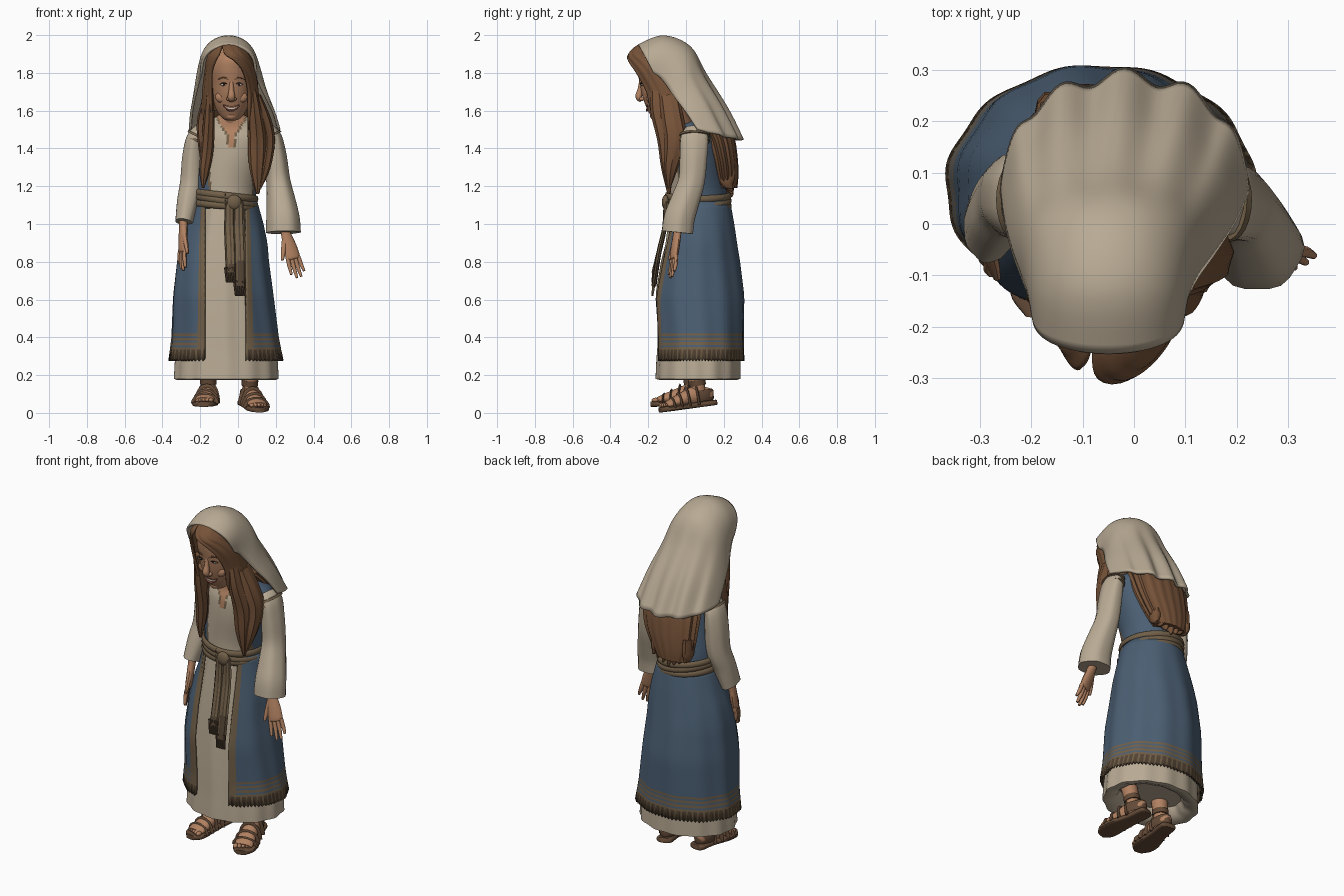
import bpy, bmesh, math
from mathutils import Vector, Matrix

COLORS = {"skin": (.44, .22, .12), "cream": (.48, .40, .295), "blue": (.07, .113, .17),
          "hair_brown": (.18, .085, .04), "trim_brown": (.165, .115, .065), "fringe_brown": (.085, .056, .033),
          "leather": (.125, .068, .038), "white": (.65, .58, .5), "lips": (.3, .1, .07), "dark": (.025, .015, .01)}
MATS = {}
for k, c in COLORS.items():
    MATS[k] = bpy.data.materials.new(k)
    MATS[k].diffuse_color = (*c, 1)


def finish(name, bm, mats, solid=0, mtx=None):
    if mtx:
        bm.transform(mtx)
    bmesh.ops.recalc_face_normals(bm, faces=bm.faces)
    me = bpy.data.meshes.new(name)
    bm.to_mesh(me)
    bm.free()
    for m in mats:
        me.materials.append(MATS[m])
    ob = bpy.data.objects.new(name, me)
    bpy.context.collection.objects.link(ob)
    bpy.ops.object.select_all(action='DESELECT')
    ob.select_set(True)
    bpy.context.view_layer.objects.active = ob
    bpy.ops.object.shade_smooth_by_angle(angle=math.radians(45))
    if solid:
        mod = ob.modifiers.new("thickness", 'SOLIDIFY')
        mod.thickness, mod.offset = solid, 0
    return ob


def grid(name, rows, mat, rule=None, close=True, solid=0, mtx=None):
    """Skin rows of points; rule(i, j, centre) may name another colour."""
    bm = bmesh.new()
    mats = [mat]
    vs = [[bm.verts.new(p) for p in r] for r in rows]
    n = len(rows[0])
    for i in range(len(rows) - 1):
        for j in range(n if close else n - 1):
            k = (j + 1) % n
            f = bm.faces.new((vs[i][j], vs[i][k], vs[i + 1][k], vs[i + 1][j]))
            m = rule(i, j, f.calc_center_median()) if rule else mat
            if m not in mats:
                mats.append(m)
            f.material_index = mats.index(m)
    if close:
        bm.faces.new(vs[0])
        bm.faces.new(vs[-1])
    return finish(name, bm, mats, solid, mtx)


def smooth(keys, sub):
    """Catmull-Rom interpolation of key tuples."""
    out = []
    for i in range(len(keys) - 1):
        a, b, c, d = keys[max(i - 1, 0)], keys[i], keys[i + 1], keys[min(i + 2, len(keys) - 1)]
        for s in range(sub):
            t = s / sub
            out.append(tuple(.5 * (2 * q + (r - p) * t + (2 * p - 5 * q + 4 * r - w) * t * t
                                   + (3 * q - p - 3 * r + w) * t ** 3) for p, q, r, w in zip(a, b, c, d)))
    return out + [keys[-1]]


def loft(name, keys, mat, n=40, sub=4, pleat=(0, 0), rule=None):
    """Horizontal ellipses from keys (z, cx, cy, rx, ry)."""
    rows = []
    for z, cx, cy, rx, ry in smooth(keys, sub):
        row = []
        for j in range(n):
            a = 2 * math.pi * j / n
            g = 1 + pleat[1] * math.cos(pleat[0] * a)
            row.append((cx + g * rx * math.sin(a), cy - g * ry * math.cos(a), z))
        rows.append(row)
    return grid(name, rows, mat, rule)


def tube(name, keys, mat, ref=(0, 1, 0), n=14, sub=4, p=1, ripple=(0, 0), mtx=None, rule=None):
    """Tube along keys (x, y, z, side radius, other radius)."""
    ks = smooth(keys, sub)
    rows = []
    for i, k in enumerate(ks):
        t = (Vector(ks[min(i + 1, len(ks) - 1)][:3]) - Vector(ks[max(i - 1, 0)][:3])).normalized()
        s = t.cross(Vector(ref)).normalized()
        u = s.cross(t)
        row = []
        for j in range(n):
            a = 2 * math.pi * j / n
            g = 1 + ripple[1] * math.cos(ripple[0] * a)
            c, d = math.cos(a), math.sin(a)
            row.append(Vector(k[:3]) + s * g * k[3] * math.copysign(abs(c) ** p, c)
                       + u * g * k[4] * math.copysign(abs(d) ** p, d))
        rows.append(row)
    return grid(name, rows, mat, rule, mtx=mtx)


def ball(name, loc, size, mat, mtx=Matrix()):
    bm = bmesh.new()
    bmesh.ops.create_uvsphere(bm, u_segments=14, v_segments=9, radius=1)
    return finish(name, bm, [mat], 0, mtx @ Matrix.Translation(loc) @ Matrix.Diagonal((*size, 1)))


# Under-robe with a hollow hem
loft("under_robe", [(1.1, -.063, .065, .148, .145), (.9, -.07, .07, .19, .175), (.6, -.07, .07, .24, .218),
                    (.35, -.065, .07, .26, .218), (.27, -.062, .068, .27, .222), (.18, -.062, .066, .275, .224),
                    (.175, -.062, .066, .26, .205), (.2, -.062, .066, .2, .15), (.24, -.062, .066, .18, .13)],
     "cream", n=96, sub=1, pleat=(13, .016))

# Open over-skirt: trim along the opening, striped and fringed hem
SK = [(1.12, -.065, .067, .16, .16), (1.0, -.068, .072, .195, .176), (.9, -.075, .07, .222, .192),
      (.8, -.082, .066, .236, .212), (.62, -.08, .063, .258, .238), (.4, -.07, .07, .276, .229), (.27, -.065, .073, .296, .23)]


def skirt_at(z):
    for a, b in zip(SK, SK[1:]):
        if a[0] >= z >= b[0]:
            t = (a[0] - z) / (a[0] - b[0])
            return [p + (q - p) * t for p, q in zip(a, b)]


ZS = [1.12 - .04 * i for i in range(18)] + [.42, .408, .397, .383, .373, .357, .347, .335, .275]
rows, N = [], 150
for i, z in enumerate(ZS):
    _, cx, cy, rx, ry = skirt_at(z)
    a0 = math.asin((.04 - cx) / rx)
    a1 = 2 * math.pi + math.asin((-.175 - cx) / rx)
    row = []
    for j in range(N):
        a = a0 + (a1 - a0) * j / (N - 1)
        g = 1 + .013 * math.cos(11 * a + 2 * z) * min(1, i / 8)
        row.append((cx + g * rx * math.sin(a), cy - g * ry * math.cos(a),
                    z + (.012 * (j % 2) if i == len(ZS) - 1 else 0)))
    rows.append(row)


def skirt_rule(i, j, c):
    if i == len(ZS) - 2:
        return "fringe_brown" if j % 3 else "trim_brown"
    if j < 4 or j > N - 6:
        return "trim_brown"
    return "trim_brown" if i in (18, 20, 22, 24) else "blue"


grid("over_skirt", rows, "blue", skirt_rule, close=False, solid=.014)


# Vest with cream front and neck opening
def vest_rule(i, j, c):
    d = abs(c.x + .035)
    if c.y > .03:
        return "blue"
    if c.z > 1.41 and d < .012 + max(0, c.z - 1.46) * .6:
        return "skin"
    if c.z > 1.40 and d < .022 + max(0, c.z - 1.46) * .6:
        return "trim_brown"
    return "cream" if d < .11 else "trim_brown" if d < .122 else "blue"


loft("vest", [(1.08, -.065, .065, .158, .156), (1.2, -.065, .062, .165, .152), (1.35, -.035, .053, .18, .152),
              (1.45, -.02, .045, .196, .14), (1.51, -.02, .04, .185, .115), (1.56, -.03, .01, .1, .085),
              (1.58, -.035, -.01, .06, .06)], "blue", n=90, sub=6, rule=vest_rule)

# Belt of twisted wraps and the hanging sash
for k, (z, tilt) in enumerate([(1.15, -.018), (1.122, -.026), (1.097, -.014)]):
    pts = []
    for j in range(49):
        a = 2 * math.pi * j / 48
        pts.append((-.068 + .164 * math.sin(a), .065 - .165 * math.cos(a), z + tilt * math.sin(a), .012, .019))
    tube("belt_wrap", pts, "trim_brown", ref=(0, 0, 1), n=8, sub=1)
ball("belt_knot", (-.02, -.108, 1.115), (.04, .02, .04), "trim_brown")
for x, end, w in ((-.045, .74, .026), (.004, .67, .028)):
    tube("sash", [(x, -.105, 1.12, w * .8, .013), (x, -.114, .98, w, .011), (x + .005, -.143, .85, w, .012),
                  (x + .006, -.17, end, w * .95, .012)], "trim_brown", n=24, ripple=(8, .1),
         rule=lambda i, j, c: "fringe_brown" if j % 6 == 0 or c.z < .78 and j % 3 else "trim_brown")
    for k in range(6):
        fx = x + (k - 2.5) * w * .34
        tube("sash_fringe", [(fx, -.168, end + .03, .007, .011), (fx + .008, -.178, end - .05, .005, .006)],
             "fringe_brown", n=6, sub=2)

# Sleeves
tube("left_sleeve", [(-.195, .05, 1.5, .035, .055), (-.228, .052, 1.455, .045, .078), (-.24, .055, 1.36, .056, .08),
                     (-.248, .05, 1.22, .06, .075), (-.266, .02, 1.12, .058, .07), (-.286, -.01, 1.01, .047, .068)],
     "cream", n=24, ripple=(7, .025))
tube("right_sleeve", [(.16, .05, 1.5, .035, .055), (.188, .045, 1.455, .044, .075), (.2, .04, 1.36, .056, .075),
                      (.213, .03, 1.23, .062, .072), (.228, -.005, 1.12, .075, .078), (.238, -.035, 1.03, .086, .084),
                      (.24, -.045, .955, .09, .085)], "cream", n=24, ripple=(6, .03))
for x, s in ((-.219, -1), (.18, 1)):
    for dz in (0, -.028):
        tube("shoulder_band", [(x, .047, 1.478 + dz, .045, .079), (x + s * .006, .047, 1.466 + dz, .049, .082)],
             "trim_brown", n=24, sub=1)


# Hands with four fingers and a thumb
def hand(side, wrist, tip, spread):
    w, t, sp = Vector(wrist), Vector(tip), Vector(spread).normalized()
    d = t - w
    ref = sp.cross(d.normalized())
    up = w - d * .3
    tube(side + "_palm", [(*up, .027, .025), (*w, .026, .021), (*(w + d * .3), .038, .02), (*(w + d * .55), .04, .017),
                          (*(w + d * .6), .03, .01)], "skin", ref=ref, n=12)
    for k, ln in enumerate((.93, 1, .97, .85)):
        o = sp * (.03 - .02 * k)
        a, b = w + d * .52 + o, w + d * ln + o * 1.3
        tube(side + "_finger", [(*a, .012, .012), (*(a.lerp(b, .55) - ref * .004), .011, .011), (*b, .007, .007)],
             "skin", ref=ref, n=8, sub=3)
    a, b = w + d * .2 + sp * .02, w + d * .62 + sp * .065
    tube(side + "_thumb", [(*a, .015, .015), (*a.lerp(b, .6), .013, .012), (*b, .007, .007)], "skin", ref=ref, n=8)


hand("left", (-.29, -.015, .99), (-.295, -.065, .755), (.4, -.9, 0))
hand("right", (.25, -.045, .96), (.325, -.08, .715), (-.85, -.3, 0))

# Head, neck and face
tube("neck", [(-.035, 0, 1.5, .06, .055), (-.04, -.04, 1.58, .05, .05), (-.045, -.08, 1.66, .055, .06)], "skin", n=20)
FX = -.035
loft("head", [(1.548, FX, -.145, .02, .02), (1.556, FX, -.135, .042, .042), (1.58, FX, -.125, .066, .066),
              (1.62, FX, -.118, .086, .093), (1.68, FX, -.118, .1, .114), (1.75, FX, -.12, .106, .126),
              (1.82, -.04, -.12, .11, .138), (1.88, -.04, -.125, .095, .13), (1.93, -.045, -.12, .06, .08)], "skin")
tube("nose", [(FX, -.236, 1.755, .011, .012), (FX, -.242, 1.71, .014, .015), (FX, -.25, 1.673, .02, .018),
              (FX, -.235, 1.652, .014, .01)], "skin", n=12)
ball("chin", (FX, -.168, 1.572), (.03, .022, .022), "skin")
for s in (-1, 1):
    ball("cheek", (FX + s * .052, -.193, 1.672), (.034, .02, .03), "skin")
    ball("nostril_wing", (FX + s * .016, -.233, 1.662), (.011, .014, .011), "skin")
    ball("eye_white", (FX + s * .041, -.229, 1.738), (.018, .009, .007), "white")
    ball("iris", (FX + s * .04, -.235, 1.738), (.006, .005, .006), "dark")
    tube("eyelid", [(FX + s * .018, -.238, 1.738, .002, .003), (FX + s * .04, -.239, 1.747, .003, .003),
                    (FX + s * .062, -.224, 1.738, .002, .003)], "dark", ref=(0, 0, 1), n=6)
    tube("eyebrow", [(FX + s * .015, -.246, 1.765, .003, .005), (FX + s * .042, -.243, 1.775, .004, .005),
                     (FX + s * .07, -.224, 1.765, .002, .002)], "hair_brown", ref=(0, 0, 1), n=6)
tube("teeth", [(FX + x, -.205 + 3.5 * x * x, 1.612 + 7 * x * x, .004, .009 - abs(x) * .1)
               for x in (-.04, -.02, 0, .02, .04)], "white", ref=(0, 0, 1), n=8)
for z, bend in ((1.624, 4), (1.6, 14)):
    tube("lip", [(FX + x, -.207 + 3.5 * x * x, z + bend * x * x, .006, .005 - abs(x) * .05)
                 for x in (-.042, -.02, 0, .02, .042)], "lips", ref=(0, 0, 1), n=8)
ball("pendant", (-.035, -.085, 1.455), (.008, .008, .012), "leather")

# Hair cap with an open face gap: z, cx, cy, rx, ry, gap left, gap right
rows = []
for z, cx, cy, rx, ry, gl, gr in smooth([(1.965, -.05, -.16, .03, .03, -.071, -.069), (1.94, -.05, -.155, .075, .1, -.084, -.08),
                                         (1.9, -.048, -.155, .102, .143, -.1, -.07), (1.86, -.045, -.15, .117, .152, -.12, -.015),
                                         (1.8, -.04, -.135, .13, .146, -.138, .03), (1.7, -.04, -.105, .142, .132, -.14, .053),
                                         (1.6, -.035, -.075, .15, .13, -.137, .052), (1.5, -.03, -.02, .16, .13, -.145, .055)], 4):
    a0, a1 = math.asin((gr - cx) / rx), 2 * math.pi + math.asin((gl - cx) / rx)
    rows.append([(cx + rx * g * math.sin(a), cy - ry * g * math.cos(a), z) for a, g in
                 ((a0 + (a1 - a0) * j / 80, 1 + .015 * math.cos(j * 1.1)) for j in range(81))])
grid("hair_cap", rows, "hair_brown", close=False, solid=.014)

# Long locks in front and the mass of hair behind
for pts in ([(-.15, -.16, 1.72, .016, .03), (-.154, -.13, 1.55, .028, .04), (-.163, -.1, 1.4, .032, .035),
             (-.178, -.09, 1.28, .025, .025), (-.185, -.085, 1.19, .006, .008)],
            [(.076, -.15, 1.72, .018, .035), (.087, -.14, 1.6, .034, .045), (.1, -.11, 1.45, .045, .04),
             (.1, -.1, 1.3, .038, .03), (.105, -.09, 1.16, .008, .008)],
            [(.1, -.09, 1.68, .02, .05), (.135, -.07, 1.55, .038, .055), (.155, -.055, 1.44, .038, .055),
             (.14, -.08, 1.3, .03, .035), (.115, -.09, 1.19, .008, .008)],
            [(-.16, -.08, 1.68, .02, .05), (-.185, -.04, 1.55, .03, .05), (-.185, -.07, 1.42, .025, .04),
             (-.18, -.085, 1.28, .008, .01)]):
    tube("hair_lock", pts, "hair_brown", n=24, ripple=(8, .07))
loft("back_hair", [(1.6, -.03, .06, .14, .1), (1.48, -.025, .155, .175, .09), (1.36, -.035, .19, .165, .08),
                   (1.26, -.055, .205, .135, .07), (1.19, -.065, .215, .1, .055)], "hair_brown", n=72, pleat=(18, .035))
for k in range(7):
    x = -.165 + k * .034
    tube("hair_tip", [(x, .205, 1.32, .028, .05), (x, .222, 1.22, .026, .038),
                      (x + .008, .245, 1.145 + .03 * abs(k - 3) / 2, .004, .005)], "hair_brown", n=10)

# Veil: arches from brow to back hem, with folds: cx, w, side y, side z, mid y, mid z
rows = []
for r in smooth([(-.05, .142, -.17, 1.80, -.25, 1.945), (-.05, .152, -.135, 1.775, -.12, 1.992), (-.047, .168, -.1, 1.73, .02, 1.935),
                 (-.04, .19, -.06, 1.67, .1, 1.79), (-.028, .218, 0, 1.59, .2, 1.62), (-.018, .236, .06, 1.5, .285, 1.445)], 5):
    cx, w, ys, zs, ym, zm = r
    t = min(1, max(0, (1.9 - zm) / .35))
    row = []
    for j in range(73):
        a = math.pi * (j / 72 - .5)
        c = max(0, math.cos(a)) ** (.7 + .12 * t)
        f = .015 * t * math.cos(11 * a) * c
        row.append((cx + w * (1 - .04 * t * c) * math.sin(a), ys + (ym - ys) * c + f, zs + (zm - zs) * c))
    rows.append(row)
grid("veil", rows, "cream", close=False, solid=.014)


# Sandalled feet
def foot(side, x, y, z, turn, pitch):
    s = -1 if side == "left" else 1
    m = (Matrix.Translation((x, y, z)) @ Matrix.Rotation(turn, 4, 'Z') @ Matrix.Rotation(pitch, 4, 'X')
         @ Matrix.Diagonal((1.12, 1, 1, 1)))
    up = (0, 0, 1)
    tube(side + "_sole", [(0, .155, .014, .02, .014), (0, .14, .014, .04, .014), (0, .05, .014, .042, .014),
                          (s * .005, -.06, .014, .056, .014), (0, -.12, .014, .052, .014), (0, -.155, .014, .025, .014)],
         "leather", ref=up, n=20, p=.5, mtx=m)
    tube(side + "_foot", [(0, .14, .05, .015, .03), (0, .12, .055, .033, .04), (0, .05, .065, .036, .05),
                          (0, -.03, .052, .042, .036), (0, -.09, .04, .046, .024), (0, -.12, .034, .04, .016)],
         "skin", ref=up, n=18, mtx=m)
    for k in range(5):
        ball(side + "_toe", (-s * (.034 - .018 * k), -.128 + .007 * k, .036), (.012 - .001 * k, .02, .012), "skin", m)
    # straps across the foot and around the heel
    for yy, w, h in ((-.085, .052, .045), (-.045, .05, .065), (0, .045, .09), (.05, .043, .105)):
        pts = [(w * math.cos(a), yy, .015 + h * math.sin(a), .015, .006) for a in (math.pi * q / 10 for q in range(11))]
        tube(side + "_strap", pts, "leather", ref=(0, 1, .01), n=8, sub=1, mtx=m)
    pts = [(.041 * math.cos(a), .055 + .088 * math.sin(a), .06, .005, .03) for a in (math.pi * q / 10 for q in range(11))]
    tube(side + "_heel_strap", pts, "leather", ref=up, n=8, sub=1, mtx=m)
    tube(side + "_ankle", [(0, .07, .06, .034, .04), (0, .065, .12, .035, .04), (0, .055, .26, .045, .048)],
         "skin", n=18, mtx=m)
    tube(side + "_ankle_strap", [(0, .067, .115, .039, .045), (0, .065, .145, .04, .046)], "leather", n=18, sub=1, mtx=m)


foot("left", -.165, -.03, .035, -.12, .02)
foot("right", .075, .012, .022, .26, .13)
